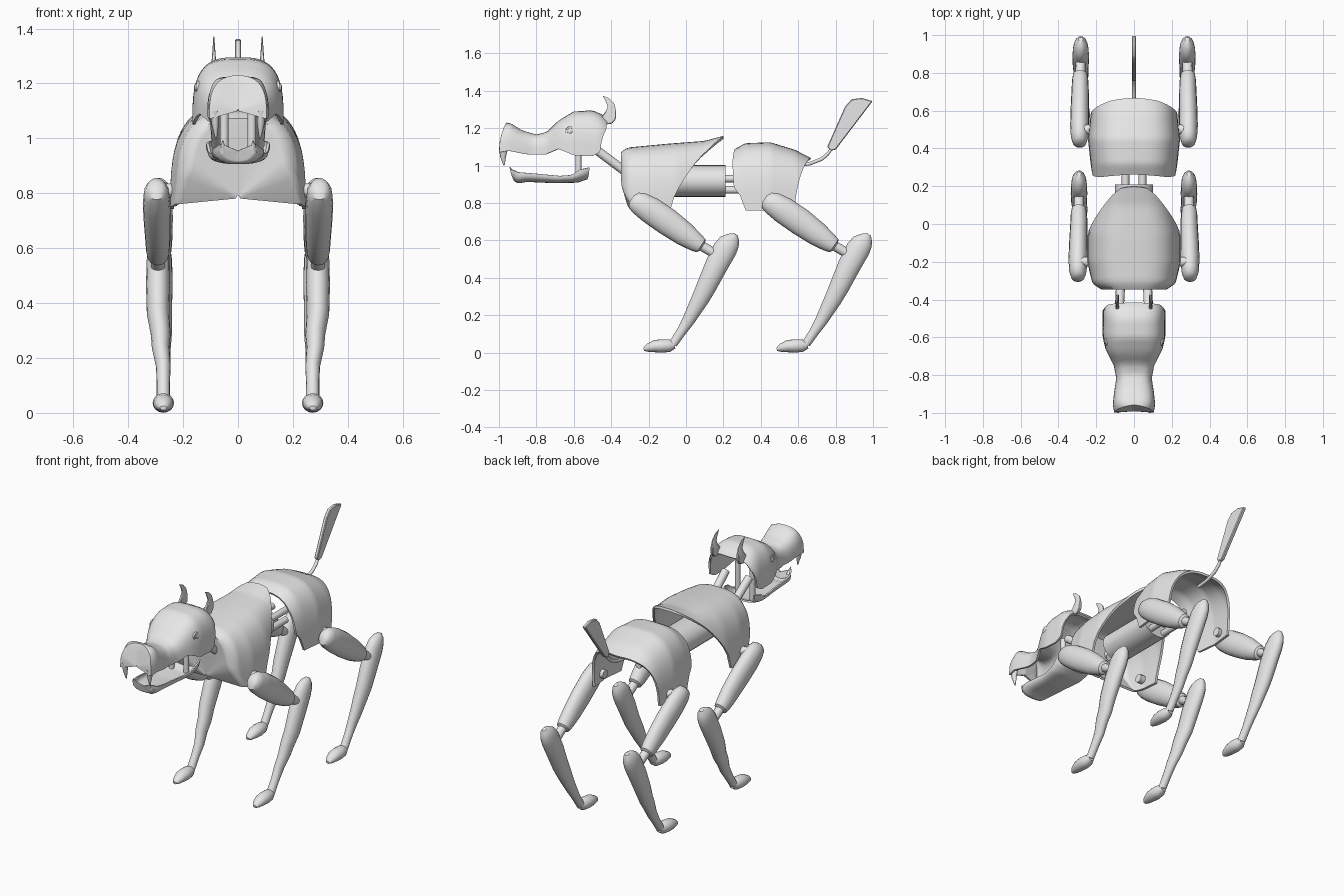
import bpy, bmesh, math
from mathutils import Vector

if "Cube" in bpy.data.objects:
    bpy.data.objects.remove(bpy.data.objects["Cube"])

grey = bpy.data.materials.new("plain_grey")
grey.diffuse_color = (0.8, 0.8, 0.8, 1)
grey.use_nodes = True
grey.node_tree.nodes["Principled BSDF"].inputs["Base Color"].default_value = grey.diffuse_color


def lerp_table(table, v):
    """Linear lookup in a short list of (key, value) pairs."""
    if v <= table[0][0]:
        return table[0][1]
    for (a, p), (b, q) in zip(table, table[1:]):
        if v <= b:
            return p + (q - p) * (v - a) / (b - a)
    return table[-1][1]


def finish(name, bm, angle=40, thickness=0):
    bmesh.ops.recalc_face_normals(bm, faces=bm.faces)
    me = bpy.data.meshes.new(name)
    bm.to_mesh(me)
    bm.free()
    me.materials.append(grey)
    me.shade_smooth()
    ob = bpy.data.objects.new(name, me)
    bpy.context.collection.objects.link(ob)
    if thickness:
        mod = ob.modifiers.new("thickness", 'SOLIDIFY')
        mod.thickness, mod.offset = thickness, 0
    split = ob.modifiers.new("sharp_edges", 'EDGE_SPLIT')
    split.split_angle = math.radians(angle)
    return ob


def skin(bm, rows, closed=False):
    """Join rows of points with quads."""
    vs = [[bm.verts.new(p) for p in r] for r in rows]
    n = len(vs[0])
    for a, b in zip(vs, vs[1:]):
        for i in range(n if closed else n - 1):
            j = (i + 1) % n
            bm.faces.new((a[i], a[j], b[j], b[i]))
    return vs


def shell(name, width, crown, rim, start, end, cap=None, power=0.65, thick=0.014):
    """Arched shell along y; start and end give the cut edges from crown to rim."""
    nu, nv = 28, 24
    rows = []
    for v in range(nv + 1):
        row = []
        for u in range(nu + 1):
            s = 2 * u / nu - 1
            t = abs(s)
            y0, y1 = lerp_table(start, t), lerp_table(end, t)
            y = y0 + (y1 - y0) * v / nv
            a = t * math.pi / 2
            x = math.copysign(lerp_table(width, y) * math.sin(a) ** power, s)
            zr = lerp_table(rim, y)
            z = zr + (lerp_table(crown, y) - zr) * max(0, math.cos(a)) ** power
            row.append(Vector((x, y, z)))
        rows.append(row)
    if cap:  # close the front towards one point
        c, first = Vector(cap), rows[0]
        for k in (0.06, 0.3, 0.6, 0.97):
            rows.insert(0, [p.lerp(c, k) for p in first])
    bm = bmesh.new()
    skin(bm, rows)
    return finish(name, bm, 50, thick)


def limb(name, stations, sides=16):
    """Loft of ellipses; station = x, y, z, half depth, half width."""
    pts = [Vector(s[:3]) for s in stations]
    d = (pts[-1] - pts[0]).normalized()
    ref = Vector((0, 1, 0)) if abs(d.x) > 0.9 else Vector((1, 0, 0))
    side = (ref - d * ref.dot(d)).normalized()
    depth = d.cross(side)
    rows = []
    for p, s in zip(pts, stations):
        rows.append([p + side * s[4] * math.cos(2 * math.pi * i / sides)
                     + depth * s[3] * math.sin(2 * math.pi * i / sides)
                     for i in range(sides)])
    bm = bmesh.new()
    vs = skin(bm, rows, True)
    bm.faces.new(vs[0])
    bm.faces.new(vs[-1])
    return finish(name, bm)


def rod(name, a, b, r, r2=None):
    return limb(name, [(*a, r, r), (*b, r2 or r, r2 or r)], 12)


def plate(name, outline, x, thick, taper=None):
    """Flat plate in the y-z plane, optionally thinning towards a height."""
    bm = bmesh.new()
    f = bm.faces.new([bm.verts.new((-thick / 2, y, z)) for y, z in outline])
    new = bmesh.ops.extrude_face_region(bm, geom=[f])["geom"]
    bmesh.ops.translate(bm, vec=(thick, 0, 0),
                        verts=[g for g in new if isinstance(g, bmesh.types.BMVert)])
    bmesh.ops.recalc_face_normals(bm, faces=bm.faces)
    bmesh.ops.bevel(bm, geom=bm.edges[:], offset=thick * 0.2, segments=1, affect='EDGES')
    for v in bm.verts:
        v.co.x = v.co.x * (lerp_table(taper, v.co.z) if taper else 1) + x
    return finish(name, bm, 30)


# body shells
shell("chest_shell",
      width=[(-.34, .175), (-.31, .215), (-.2, .24), (-.05, .24), (.2, .18)],
      crown=[(-.34, 1.07), (-.31, 1.09), (-.1, 1.11), (.1, 1.125), (.2, 1.152)],
      rim=[(-.34, .79), (-.25, .755), (-.1, .742)],
      start=[(0, -.34), (.85, -.34), (.93, -.325), (1, -.27)],
      end=[(0, .2), (.15, .19), (.3, .15), (.5, .08), (.75, 0), (1, -.09)],
      cap=(0, -.305, .785))
shell("hip_shell",
      width=[(.25, .215), (.45, .237), (.6, .22), (.665, .2)],
      crown=[(.25, 1.075), (.32, 1.113), (.45, 1.118), (.58, 1.078), (.665, 1.035)],
      rim=[(.25, .76), (.6, .76)],
      start=[(0, .265), (.5, .25), (.85, .255), (1, .32)],
      end=[(0, .665), (.3, .65), (.6, .62), (1, .58)])

# inner core and spine
limb("core", [(0, -.16, .918, .085, .1), (0, .21, .918, .085, .1)], 24)
for s in (-1, 1):
    for z in (.87, .93):
        rod("spine_rod", (s * .045, .2, z), (s * .045, .4, z), .02)

# head, jaw
shell("head",
      width=[(-1, .1), (-.95, .106), (-.88, .098), (-.82, .088), (-.75, .1),
             (-.66, .145), (-.6, .16), (-.46, .16), (-.42, .14)],
      crown=[(-1, 1.195), (-.95, 1.228), (-.88, 1.183), (-.8, 1.16), (-.74, 1.175),
             (-.68, 1.235), (-.6, 1.283), (-.5, 1.29), (-.44, 1.263), (-.42, 1.235)],
      rim=[(-1, 1.07), (-.95, 1.08), (-.85, 1.06), (-.75, 1.06), (-.68, 1.09),
           (-.6, 1.055), (-.5, 1.05), (-.43, 1.09)],
      start=[(0, -.955), (.5, -.975), (.8, -.99), (1, -.993)],
      end=[(0, -.42), (.7, -.43), (1, -.46)],
      cap=(0, -.985, 1.1), power=0.62, thick=.012)
shell("jaw",
      width=[(-.93, .06), (-.9, .08), (-.85, .09), (-.7, .09), (-.55, .113), (-.52, .1)],
      crown=[(-.93, .93), (-.9, .91), (-.85, .918), (-.7, .911), (-.58, .914), (-.52, .935)],
      rim=[(-.93, .98), (-.9, .965), (-.8, .957), (-.675, .945), (-.61, .95),
           (-.57, .978), (-.52, .99)],
      start=[(0, -.91), (1, -.935)],
      end=[(0, -.53), (1, -.518)],
      cap=(0, -.92, .955), power=0.7, thick=.01)

for s in (-1, 1):
    # neck, jaw posts, teeth
    rod("neck_rod", (s * .07, -.3, .95), (s * .08, -.5, 1.1), .024)
    rod("jaw_post", (s * .05, -.575, .92), (s * .05, -.575, 1.14), .016)
    limb("upper_fang", [(s * .085, -.975, 1.1, .026, .018), (s * .083, -.978, 1.05, .016, .013),
                        (s * .08, -.973, 1.0, .003, .003)], 12)
    rod("lower_fang", (s * .055, -.92, .95), (s * .055, -.942, .992), .014, .002)
    # eye
    limb("eye_ring", [(s * .12, -.62, 1.185, .026, .026), (s * .152, -.62, 1.185, .024, .024)])
    limb("eye", [(s * .13, -.62, 1.185, .016, .016), (s * .156, -.62, 1.185, .014, .014),
                 (s * .16, -.62, 1.185, .006, .006)])
    # horn
    plate("horn", [(-.46, 1.25), (-.43, 1.29), (-.418, 1.315), (-.43, 1.345), (-.447, 1.375),
                   (-.41, 1.36), (-.383, 1.33), (-.373, 1.29), (-.375, 1.25), (-.395, 1.225),
                   (-.43, 1.22)], s * .088, .018, [(1.27, 1), (1.33, .5), (1.375, .15)])
    # shoulder and hip pins
    rod("shoulder_pin", (s * .2, -.2, .81), (s * .28, -.2, .81), .026)
    rod("hip_pin", (s * .2, .5, .81), (s * .28, .5, .81), .026)
    # legs: y shift, x of leg top, knee, shin and foot
    for end, dy, xa, xb, xc, xf in (("front", 0, .297, .292, .291, .272),
                                    ("rear", .711, .288, .285, .282, .272)):
        def at(rows):
            return [(s * x, y + dy, z, r, w) for x, y, z, r, w in rows]
        xm = (xa + xb) / 2
        limb(end + "_thigh", at([
            (xa, -.291, .822, .022, .02), (xa, -.28, .816, .048, .036), (xa, -.25, .80, .062, .046),
            (xa, -.19, .762, .072, .05), (xm, -.1, .70, .073, .049), (xb, -.01, .635, .065, .046),
            (xb, .05, .592, .052, .043), (xb, .08, .572, .042, .038), (xb, .09, .565, .022, .02)]))
        rod(end + "_knee", (s * xb, .06 + dy, .585), (s * xc, .17 + dy, .52), .026)
        xd = (xc + xf) / 2
        limb(end + "_shin", at([
            (xc, .266, .633, .012, .012), (xc, .252, .617, .036, .028), (xc, .233, .592, .056, .037),
            (xc, .21, .555, .064, .042), (xc, .16, .462, .061, .044), (xc, .112, .36, .054, .041),
            (xd, .075, .285, .047, .036), (xd, .047, .235, .041, .032), (xf, .012, .17, .033, .027),
            (xf, -.025, .112, .026, .024), (xf, -.07, .045, .023, .024)]))
        limb(end + "_foot", at([
            (xf, -.226, .018, .008, .012), (xf, -.21, .025, .02, .024), (xf, -.17, .034, .032, .036),
            (xf, -.13, .036, .036, .039), (xf, -.09, .038, .034, .034), (xf, -.06, .042, .02, .02)]))

# tail
limb("tail_stem", [(0, .58, 1.0, .01, .01), (0, .66, 1.01, .01, .01), (0, .725, 1.035, .01, .01),
                   (0, .76, 1.065, .01, .01), (0, .79, 1.11, .01, .01)], 10)
plate("tail_blade", [(.755, 1.1), (.85, 1.315), (.885, 1.355), (.94, 1.362), (.998, 1.345),
                     (.80, 1.085), (.775, 1.08)], 0, .022)
